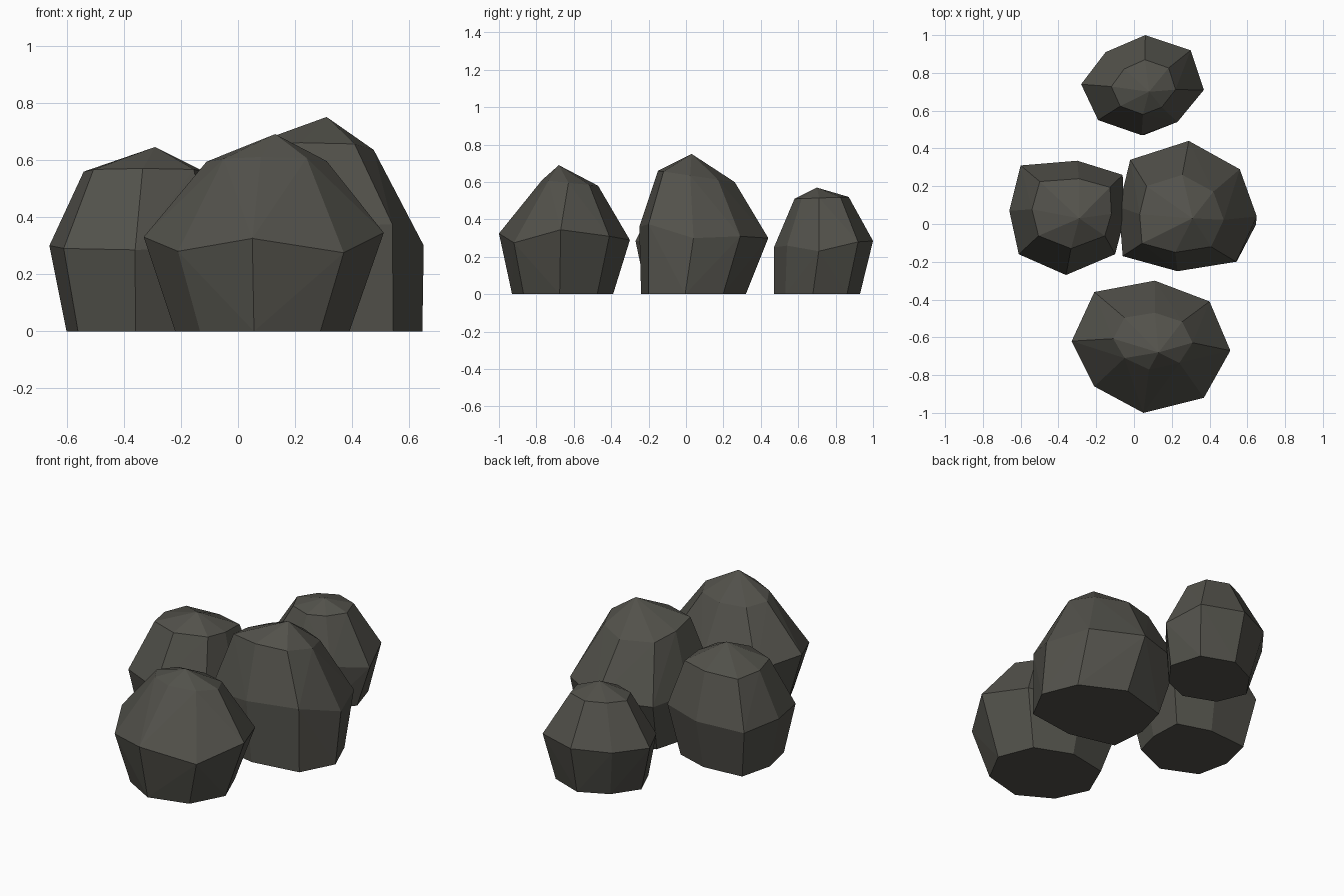
import bpy
import bmesh

if "Cube" in bpy.data.objects:
    bpy.data.objects.remove(bpy.data.objects["Cube"])

stone = bpy.data.materials.new("dark stone")
stone.diffuse_color = (0.085, 0.083, 0.07, 1)
stone.use_nodes = True
stone.node_tree.nodes["Principled BSDF"].inputs["Base Color"].default_value = stone.diffuse_color


def fit(outline, box):
    """Stretch the outline to fill a box (x0, x1, y0, y1)."""
    xs, ys = zip(*outline)
    fx = (box[1] - box[0]) / (max(xs) - min(xs))
    fy = (box[3] - box[2]) / (max(ys) - min(ys))
    return [(box[0] + (x - min(xs)) * fx, box[2] + (y - min(ys)) * fy)
            for x, y in outline]


def boulder(name, outline, waist_z, base, crown, crown_z, peak):
    """Faceted rock: flat base, wide waist, tilted crown ring and a peak."""
    pts = [(x, y, 0) for x, y in fit(outline, base)]
    pts += [(x, y, z) for (x, y), z in zip(outline, waist_z)]
    front_z, back_z = crown_z
    for x, y in fit(outline, crown):
        t = (y - crown[2]) / (crown[3] - crown[2])
        pts.append((x, y, front_z + (back_z - front_z) * t))
    pts.append(peak)
    bm = bmesh.new()
    for p in pts:
        bm.verts.new(p)
    hull = bmesh.ops.convex_hull(bm, input=bm.verts)
    loose = [v for v in bm.verts if not v.link_faces]
    bmesh.ops.delete(bm, geom=loose, context='VERTS')
    # merge coplanar triangles such as the flat base
    bmesh.ops.dissolve_limit(bm, angle_limit=0.03, verts=bm.verts, edges=bm.edges)
    bmesh.ops.recalc_face_normals(bm, faces=bm.faces)
    mesh = bpy.data.meshes.new(name)
    bm.to_mesh(mesh)
    bm.free()
    mesh.materials.append(stone)
    bpy.context.collection.objects.link(bpy.data.objects.new(name, mesh))


# Outlines run clockwise from the left-most corner
boulder("back_boulder",
        [(-.28, .74), (-.15, .91), (.06, 1), (.30, .92),
         (.37, .71), (.23, .54), (.04, .47), (-.19, .55)],
        [.28, .28, .285, .28, .23, .26, .25, .27],
        (-.20, .31, .47, .93), (-.12, .22, .58, .87), (.51, .52), (.08, .70, .57))

boulder("left_boulder",
        [(-.66, .07), (-.60, .31), (-.30, .335), (-.06, .26),
         (-.05, .03), (-.10, -.16), (-.36, -.27), (-.61, -.16)],
        [.30, .29, .29, .30, .30, .29, .285, .29],
        (-.60, -.11, -.21, .28), (-.54, -.12, -.13, .24), (.57, .55), (-.29, .03, .645))

boulder("right_boulder",
        [(-.08, .09), (-.02, .34), (.29, .44), (.56, .29),
         (.65, .04), (.54, -.20), (.23, -.25), (-.06, -.17)],
        [.30, .30, .30, .31, .30, .375, .36, .32],
        (-.03, .645, -.24, .32), (.03, .475, -.15, .26), (.66, .60), (.31, .03, .75))

boulder("front_boulder",
        [(-.33, -.62), (-.21, -.36), (.11, -.30), (.40, -.41),
         (.51, -.67), (.37, -.92), (.05, -1), (-.21, -.86)],
        [.33, .30, .29, .31, .345, .275, .325, .28],
        (-.22, .39, -.93, -.39), (-.11, .31, -.77, -.47), (.61, .58), (.13, -.68, .69))
